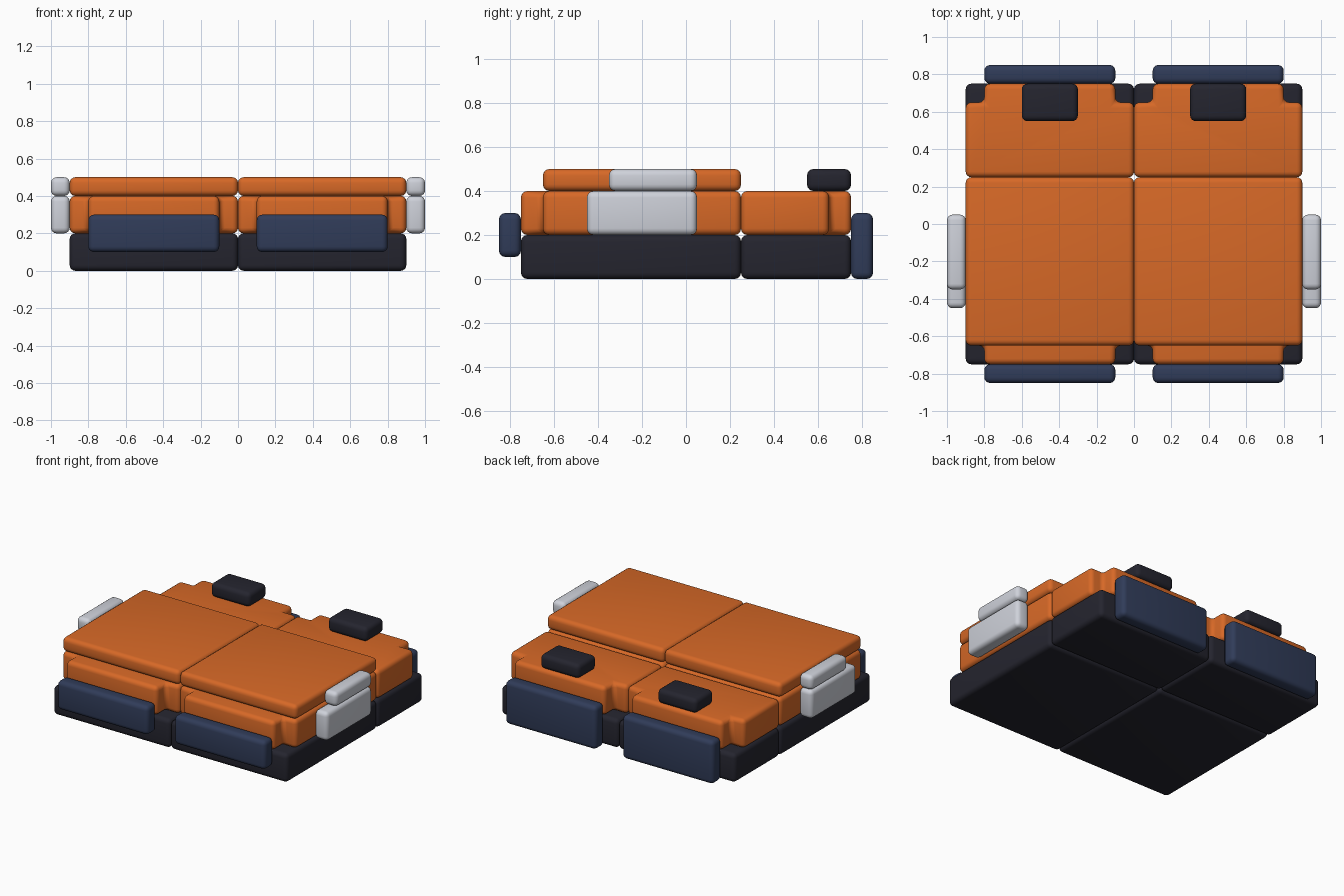
import bpy, bmesh, math

if "Cube" in bpy.data.objects:
    bpy.data.objects.remove(bpy.data.objects["Cube"])


def material(name, rgb):
    m = bpy.data.materials.new(name)
    m.diffuse_color = (*rgb, 1)
    m.use_nodes = True
    m.node_tree.nodes["Principled BSDF"].inputs["Base Color"].default_value = m.diffuse_color
    return m


orange = material("orange", (0.68, 0.14, 0.02))
dark = material("dark_charcoal", (0.018, 0.018, 0.028))
navy = material("navy", (0.030, 0.045, 0.10))
silver = material("light_grey", (0.62, 0.64, 0.70))
BEVEL = 0.03


def slab(name, outline, z0, z1, mat):
    """Extruded outline with softly rounded edges."""
    bm = bmesh.new()
    face = bm.faces.new([bm.verts.new((x, y, z0)) for x, y in outline])
    ext = bmesh.ops.extrude_face_region(bm, geom=[face])
    top = [v for v in ext["geom"] if isinstance(v, bmesh.types.BMVert)]
    bmesh.ops.translate(bm, verts=top, vec=(0, 0, z1 - z0))
    bmesh.ops.recalc_face_normals(bm, faces=bm.faces)
    bmesh.ops.bevel(bm, geom=list(bm.edges), offset=BEVEL, segments=4,
                    profile=0.5, affect='EDGES', clamp_overlap=True)
    bmesh.ops.recalc_face_normals(bm, faces=bm.faces)
    for f in bm.faces:
        f.smooth = True
    me = bpy.data.meshes.new(name)
    bm.to_mesh(me)
    bm.free()
    me.materials.append(mat)
    ob = bpy.data.objects.new(name, me)
    bpy.context.collection.objects.link(ob)
    bpy.context.view_layer.objects.active = ob
    ob.select_set(True)
    bpy.ops.object.shade_smooth_by_angle(angle=math.radians(40))
    ob.select_set(False)


def block(name, x0, x1, y0, y1, z0, z1, mat):
    slab(name, [(x0, y0), (x1, y0), (x1, y1), (x0, y1)], z0, z1, mat)


def tongued(name, s, y_in, y_shoulder, y_tip, z0, z1, mat):
    """Cushion with a narrower tongue at its outer end."""
    pts = [(0, y_in), (.9, y_in), (.9, y_shoulder), (.8, y_shoulder),
           (.8, y_tip), (.1, y_tip), (.1, y_shoulder), (0, y_shoulder)]
    slab(name, [(s * x, y) for x, y in pts], z0, z1, mat)


for side, s in (("left", -1), ("right", 1)):
    def half(name, x0, x1, *rest):
        a, b = sorted((s * x0, s * x1))
        block(f"{side}_{name}", a, b, *rest)

    # Dark base blocks
    half("front_base", 0, .9, -.75, .25, 0, .2, dark)
    half("back_base", 0, .9, .25, .75, 0, .2, dark)
    # Orange body layers
    tongued(f"{side}_front_body", s, .25, -.65, -.75, .2, .4, orange)
    tongued(f"{side}_back_body", s, .25, .65, .75, .2, .4, orange)
    half("upper_deck", 0, .9, -.65, .25, .4, .5, orange)
    # Small dark block on the rear deck
    half("rear_block", .3, .6, .55, .75, .4, .5, dark)
    # Navy end panels
    half("front_panel", .1, .8, -.85, -.75, .1, .3, navy)
    half("back_panel", .1, .8, .75, .85, 0, .3, navy)
    # Light side pads
    half("side_pad_lower", .9, 1, -.45, .05, .2, .4, silver)
    half("side_pad_upper", .9, 1, -.35, .05, .4, .5, silver)
